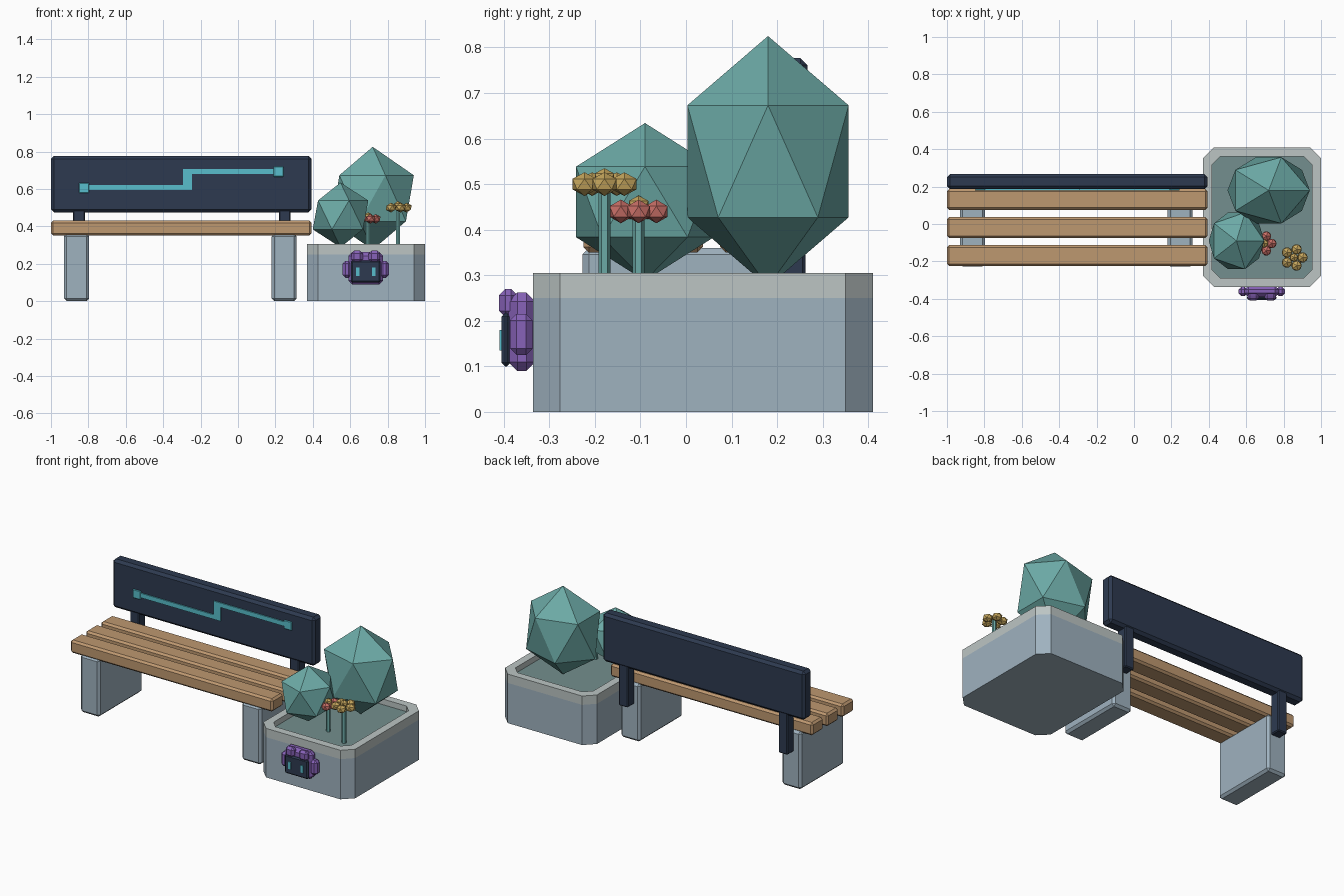
import bpy, bmesh, math
from mathutils import Matrix, Vector

if "Cube" in bpy.data.objects:
    bpy.data.objects.remove(bpy.data.objects["Cube"])


def material(name, hex_code):
    rgb = [int(hex_code[i:i + 2], 16) / 255 for i in (0, 2, 4)]
    lin = [c / 12.92 if c < 0.04045 else ((c + 0.055) / 1.055) ** 2.4 for c in rgb]
    m = bpy.data.materials.new(name)
    m.diffuse_color = (*lin, 1)
    m.use_nodes = True
    m.node_tree.nodes["Principled BSDF"].inputs["Base Color"].default_value = m.diffuse_color
    return m


WOOD = material("warm wood", "BE9870")
NAVY = material("dark navy", "2D3A50")
CYAN = material("bright cyan", "58BECC")
CONCRETE = material("blue grey concrete", "9FB2BF")
RIM = material("pale rim grey", "BCC5C4")
SOIL = material("grey green soil", "748F8E")
LEAF = material("teal foliage", "6CAAA6")
PURPLE = material("purple", "8762B8")
CORAL = material("coral petals", "CB7068")
GOLD = material("golden petals", "C8A85E")


def finish(bm, name, *mats):
    bmesh.ops.recalc_face_normals(bm, faces=bm.faces)
    me = bpy.data.meshes.new(name)
    bm.to_mesh(me)
    bm.free()
    for m in mats:
        me.materials.append(m)
    ob = bpy.data.objects.new(name, me)
    bpy.context.collection.objects.link(ob)
    return ob


def box(name, mat, x, y, z, bevel=0.0):
    """Box from (min, max) ranges with an optional flat chamfer."""
    bm = bmesh.new()
    size = [r[1] - r[0] for r in (x, y, z)]
    mid = [(r[0] + r[1]) / 2 for r in (x, y, z)]
    bmesh.ops.create_cube(bm, size=1, matrix=Matrix.Translation(mid) @ Matrix.Diagonal((*size, 1)))
    if bevel:
        bmesh.ops.bevel(bm, geom=bm.edges[:], offset=bevel, segments=1, affect='EDGES')
    return finish(bm, name, mat)


def ico(bm, centre, radii):
    bmesh.ops.create_icosphere(bm, subdivisions=1, radius=1,
                               matrix=Matrix.Translation(centre) @ Matrix.Diagonal((*radii, 1)))


# Bench: three slats, two legs, backrest on two posts
for i in range(3):
    y = -0.225 + i * 0.15
    box(f"seat_slat_{i + 1}", WOOD, (-1, 0.393), (y, y + 0.112), (0.35, 0.43), 0.012)
for side, x in (("left", -0.863), ("right", 0.247)):
    box(f"{side}_leg", CONCRETE, (x - 0.067, x + 0.067), (-0.227, 0.2), (0, 0.36), 0.014)
for side, x in (("left", -0.85), ("right", 0.25)):
    box(f"{side}_back_post", NAVY, (x - 0.032, x + 0.032), (0.195, 0.262), (0.23, 0.52), 0.006)
box("backrest", NAVY, (-1, 0.393), (0.187, 0.267), (0.475, 0.777), 0.016)

# Cyan line inlaid on the backrest
box("trace_low", CYAN, (-0.82, -0.294), (0.180, 0.188), (0.593, 0.621))
box("trace_step", CYAN, (-0.294, -0.247), (0.180, 0.188), (0.593, 0.707))
box("trace_high", CYAN, (-0.247, 0.21), (0.180, 0.188), (0.679, 0.707))
for side, x, z in (("left", -0.823, 0.606), ("right", 0.217, 0.692)):
    box(f"trace_end_{side}", CYAN, (x - 0.027, x + 0.027), (0.178, 0.187), (z - 0.027, z + 0.027), 0.003)

# Planter: chamfered outline lofted up, over the rim and down to the soil
PX, PY = 0.684, 0.037


def outline(bm, hx, hy, c, z):
    quarter = [(hx, hy - c), (hx - c, hy)]
    pts = quarter + [(-x, y) for x, y in reversed(quarter)]
    pts += [(-x, -y) for x, y in pts]
    return [bm.verts.new((PX + x, PY + y, z)) for x, y in pts]


bm = bmesh.new()
rings = [outline(bm, *r) for r in ((0.316, 0.373, 0.06, 0), (0.316, 0.373, 0.06, 0.25),
                                   (0.316, 0.373, 0.06, 0.305), (0.268, 0.325, 0.045, 0.305),
                                   (0.268, 0.325, 0.045, 0.27))]
bm.faces.new(rings[0])
bm.faces.new(rings[-1]).material_index = 2
for level, (a, b) in enumerate(zip(rings, rings[1:])):
    for i in range(8):
        j = (i + 1) % 8
        bm.faces.new((a[i], a[j], b[j], b[i])).material_index = 0 if level == 0 else 1
finish(bm, "planter", CONCRETE, RIM, SOIL)

# Bushes
for name, c, r in (("large_bush", (0.72, 0.18, 0.55), (0.246, 0.208, 0.275)),
                   ("small_bush", (0.548, -0.09, 0.461), (0.166, 0.178, 0.173))):
    bm = bmesh.new()
    ico(bm, c, r)
    finish(bm, name, LEAF)

# Flowers: stem, five petals and a centre
for name, mat, x, y, z, ring, p in (("gold_flower", GOLD, 0.855, -0.179, 0.5, 0.046, 0.031),
                                    ("coral_flower", CORAL, 0.695, -0.104, 0.44, 0.041, 0.029)):
    bm = bmesh.new()
    bmesh.ops.create_cone(bm, cap_ends=True, segments=6, radius1=0.013, radius2=0.013,
                          depth=z - 0.265, matrix=Matrix.Translation((x, y, (z + 0.265) / 2)))
    finish(bm, name + "_stem", LEAF)
    bm = bmesh.new()
    for k in range(5):
        a = k * math.tau / 5
        ico(bm, (x + ring * math.cos(a), y + ring * math.sin(a), z), (p, p, 0.026))
    finish(bm, name + "_petals", mat)
    bm = bmesh.new()
    ico(bm, (x, y, z + 0.014), (0.025, 0.025, 0.021))
    finish(bm, name + "_centre", GOLD)

# Small face badge on the planter front
BX = 0.683
box("badge_body", PURPLE, (BX - 0.092, BX + 0.092), (-0.39, -0.33), (0.09, 0.262), 0.02)
box("badge_screen", NAVY, (BX - 0.08, BX + 0.08), (-0.405, -0.385), (0.1, 0.217), 0.008)
for side, s in (("left", -1), ("right", 1)):
    def span(centre, half):
        return (BX + s * centre - half, BX + s * centre + half)
    box(f"badge_{side}_ear", PURPLE, span(0.1, 0.023), (-0.386, -0.337), (0.125, 0.215), 0.014)
    box(f"badge_{side}_tuft", PURPLE, span(0.046, 0.03), (-0.41, -0.37), (0.208, 0.27), 0.014)
    box(f"badge_{side}_eye", CYAN, span(0.043, 0.009), (-0.409, -0.404), (0.135, 0.18))
